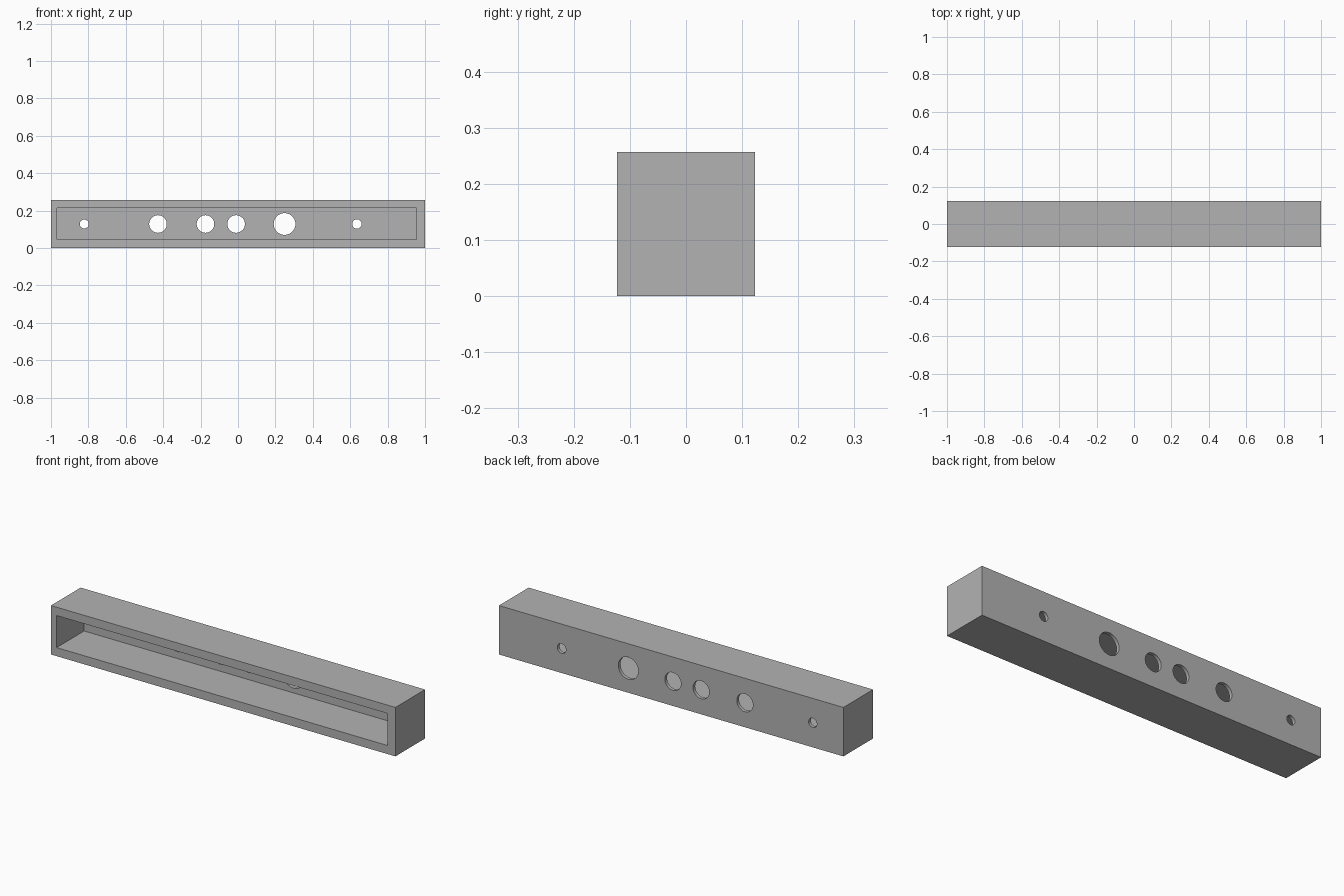
import bpy
import math

WIDTH, DEPTH, HEIGHT = 2.0, 0.246, 0.257
BACK_WALL = 0.018

old = bpy.data.objects.get("Cube")
if old:
    bpy.data.objects.remove(old, do_unlink=True)

grey = bpy.data.materials.new("plain grey")
grey.use_nodes = True
colour = (0.45, 0.45, 0.45, 1)
grey.diffuse_color = colour
grey.node_tree.nodes["Principled BSDF"].inputs["Base Color"].default_value = colour


def box(name, low, high):
    centre = [(a + b) / 2 for a, b in zip(low, high)]
    bpy.ops.mesh.primitive_cube_add(size=1, location=centre)
    obj = bpy.context.object
    obj.name = name
    obj.scale = [b - a for a, b in zip(low, high)]
    bpy.ops.object.transform_apply(location=True, rotation=False, scale=True)
    obj.data.materials.append(grey)
    return obj


def cut(target, cutter):
    mod = target.modifiers.new("cut", "BOOLEAN")
    mod.operation = "DIFFERENCE"
    mod.solver = "EXACT"
    mod.object = cutter
    bpy.context.view_layer.objects.active = target
    bpy.ops.object.modifier_apply(modifier=mod.name)
    bpy.data.objects.remove(cutter, do_unlink=True)


# Long housing, open at the front
housing = box("housing", (-WIDTH / 2, -DEPTH / 2, 0), (WIDTH / 2, DEPTH / 2, HEIGHT))
cut(housing, box("cavity_cutter", (-0.967, -DEPTH, 0.045),
                 (0.955, DEPTH / 2 - BACK_WALL, 0.213)))

# Round holes through the back wall: x position, radius
holes = [(-0.822, 0.024), (-0.428, 0.047), (-0.174, 0.047),
         (-0.01, 0.047), (0.249, 0.058), (0.636, 0.025)]
for x, radius in holes:
    bpy.ops.mesh.primitive_cylinder_add(
        vertices=48, radius=radius, depth=0.1,
        location=(x, DEPTH / 2, HEIGHT / 2), rotation=(math.pi / 2, 0, 0))
    drill = bpy.context.object
    drill.name = "hole_cutter"
    drill.data.materials.append(grey)
    cut(housing, drill)

# Smooth the hole rims, keep the box edges sharp
bpy.ops.object.select_all(action="DESELECT")
housing.select_set(True)
bpy.context.view_layer.objects.active = housing
bpy.ops.object.shade_smooth_by_angle(angle=math.radians(30))
